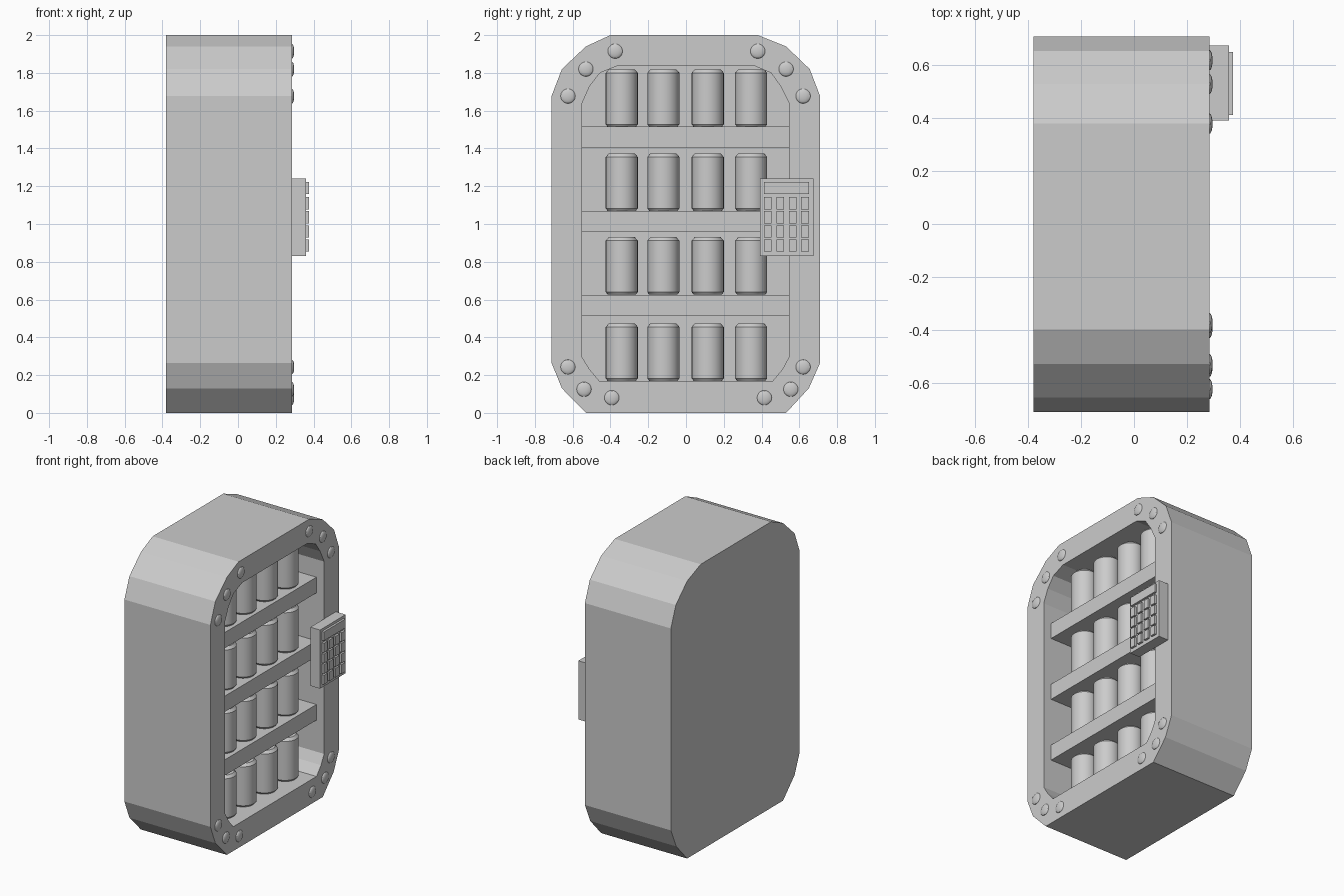
import bpy, bmesh, math

if "Cube" in bpy.data.objects:
    bpy.data.objects.remove(bpy.data.objects["Cube"])

BACK, FRONT, INNER = -0.38, 0.285, -0.24

OUTER = [(-0.53, 0), (0.53, 0), (0.65, 0.13), (0.71, 0.265), (0.71, 1.677), (0.655, 1.82),
         (0.53, 1.94), (0.38, 2), (-0.40, 2), (-0.53, 1.94), (-0.657, 1.82),
         (-0.712, 1.677), (-0.712, 0.265), (-0.657, 0.13)]
OPENING = [(-0.46, 0.17), (0.46, 0.17), (0.51, 0.23), (0.545, 0.295), (0.545, 1.64), (0.50, 1.73),
           (0.45, 1.80), (0.36, 1.838), (-0.36, 1.838), (-0.455, 1.80), (-0.51, 1.73),
           (-0.55, 1.64), (-0.55, 0.295), (-0.51, 0.23)]


def finish(name, bm):
    bmesh.ops.recalc_face_normals(bm, faces=bm.faces)
    me = bpy.data.meshes.new(name)
    bm.to_mesh(me)
    bm.free()
    ob = bpy.data.objects.new(name, me)
    bpy.context.collection.objects.link(ob)
    return ob


def box(name, x0, x1, y0, y1, z0, z1):
    bm = bmesh.new()
    bmesh.ops.create_cube(bm, size=1)
    for v in bm.verts:
        v.co = ((x0 + x1) / 2 + v.co.x * (x1 - x0),
                (y0 + y1) / 2 + v.co.y * (y1 - y0),
                (z0 + z1) / 2 + v.co.z * (z1 - z0))
    return finish(name, bm)


def smooth(ob):
    bpy.ops.object.select_all(action='DESELECT')
    ob.select_set(True)
    bpy.context.view_layer.objects.active = ob
    bpy.ops.object.shade_smooth_by_angle(angle=math.radians(30))


# Cabinet: matching loops bridged from back, round the rim, into the cavity
bm = bmesh.new()
loops = [[bm.verts.new((x, y, z)) for y, z in outline]
         for outline, x in ((OUTER, BACK), (OUTER, FRONT), (OPENING, FRONT), (OPENING, INNER))]
n = len(OUTER)
for a, b in zip(loops, loops[1:]):
    for i in range(n):
        j = (i + 1) % n
        bm.faces.new((a[i], a[j], b[j], b[i]))
bm.faces.new(loops[0])
bm.faces.new(loops[-1])
finish("cabinet", bm)

# Shelves
for k, z in enumerate((0.515, 0.96, 1.405)):
    box(f"shelf_{k + 1}", INNER, 0.225, -0.55, 0.545, z, z + 0.11)

# Cans: chamfered profile turned around z
PROFILE = [(0.075, 0), (0.085, 0.013), (0.085, 0.285), (0.069, 0.303)]
SEG = 32


def can(name, x, y, z):
    bm = bmesh.new()
    rings = [[bm.verts.new((x + r * math.cos(math.tau * i / SEG),
                            y + r * math.sin(math.tau * i / SEG), z + h))
              for i in range(SEG)] for r, h in PROFILE]
    for a, b in zip(rings, rings[1:]):
        for i in range(SEG):
            j = (i + 1) % SEG
            bm.faces.new((a[i], a[j], b[j], b[i]))
    bm.faces.new(rings[0])
    bm.faces.new(rings[-1])
    smooth(finish(name, bm))


for r, z in enumerate((0.17, 0.627, 1.07, 1.515)):
    for c, y in enumerate((-0.34, -0.12, 0.115, 0.345)):
        can(f"can_{r + 1}_{c + 1}", 0.124, y, z)

# Flattened rivets round the corners of the rim
RIVETS = [(-0.375, 1.915), (-0.53, 1.82), (-0.625, 1.677), (0.38, 1.915), (0.53, 1.82),
          (0.62, 1.677), (-0.625, 0.243), (-0.54, 0.125), (-0.393, 0.08), (0.62, 0.243),
          (0.555, 0.125), (0.415, 0.08)]
for k, (y, z) in enumerate(RIVETS):
    bm = bmesh.new()
    bmesh.ops.create_uvsphere(bm, u_segments=16, v_segments=10, radius=0.039)
    for v in bm.verts:
        v.co = (FRONT + v.co.x * 0.32, y + v.co.y, z + v.co.z)
    smooth(finish(f"rivet_{k + 1}", bm))

# Keypad with display and buttons
box("keypad_housing", FRONT, 0.36, 0.392, 0.675, 0.83, 1.24)
box("keypad_display", 0.355, 0.375, 0.413, 0.652, 1.16, 1.222)
for r in range(4):
    for c in range(4):
        y, z = 0.432 + 0.066 * c, 1.11 - 0.0745 * r
        box(f"keypad_button_{r + 1}_{c + 1}", 0.355, 0.375,
            y - 0.02, y + 0.02, z - 0.032, z + 0.032)
